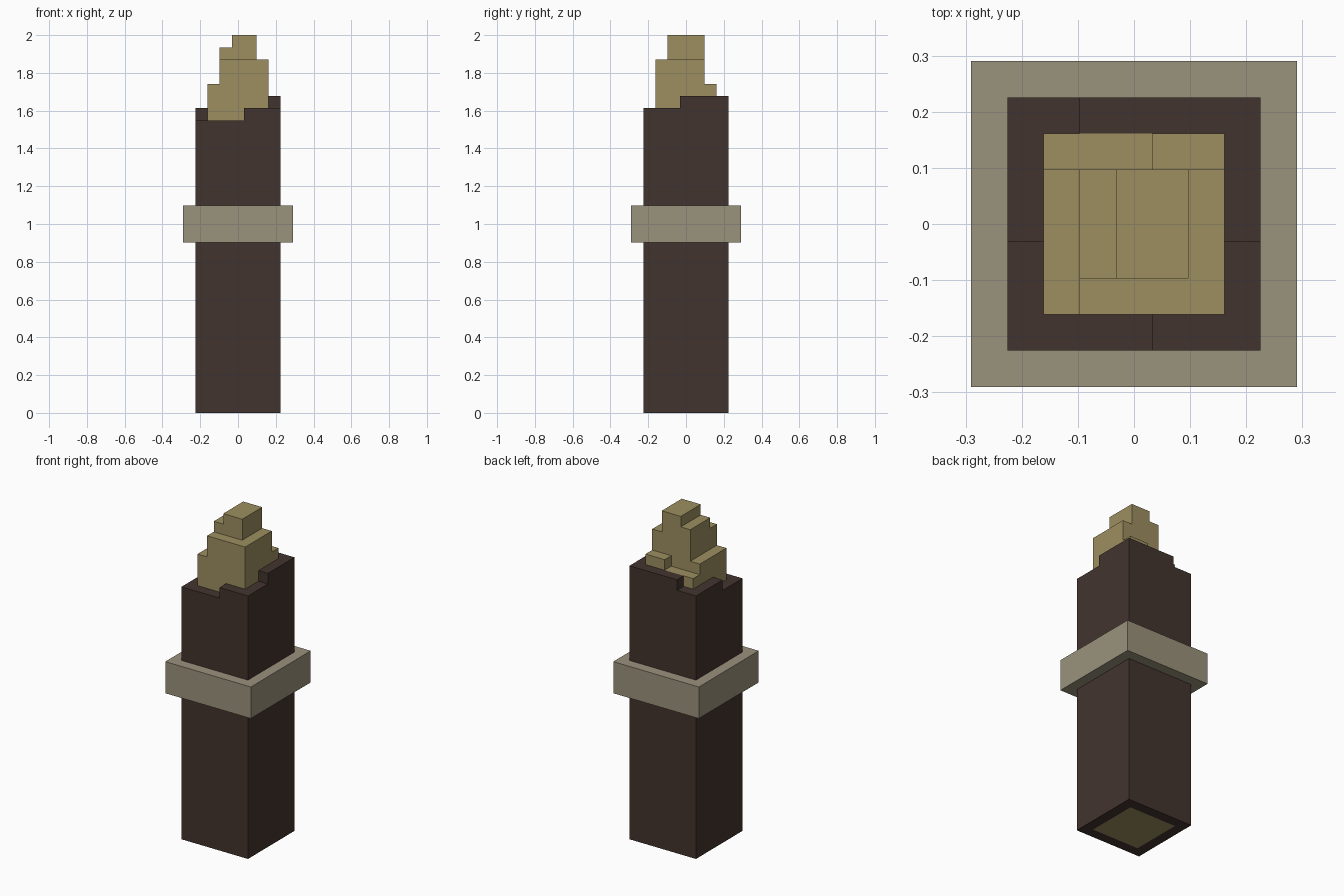
import bpy
import bmesh

cube = bpy.data.objects.get("Cube")
if cube:
    bpy.data.objects.remove(cube, do_unlink=True)

U = 2 / 31  # edge of one block; the torch is 31 blocks tall


def material(name, rgb):
    m = bpy.data.materials.new(name)
    m.use_nodes = True
    m.diffuse_color = (*rgb, 1)
    bsdf = next(n for n in m.node_tree.nodes if n.type == "BSDF_PRINCIPLED")
    bsdf.inputs["Base Color"].default_value = (*rgb, 1)
    bsdf.inputs["Roughness"].default_value = 0.9
    return m


def block_columns(name, rows, base, mat):
    """Closed solid from a square map of column tops (in blocks), back row first.
    A zero leaves the cell empty."""
    n = len(rows)
    top = {(x, n - 1 - r): h for r, row in enumerate(rows)
           for x, h in enumerate(row) if h}
    bm = bmesh.new()

    def quad(points):
        bm.faces.new([bm.verts.new(((x - n / 2) * U, (y - n / 2) * U, z * U))
                      for x, y, z in points])

    for (x, y), h in top.items():
        corners = [(x, y), (x + 1, y), (x + 1, y + 1), (x, y + 1)]
        quad([(*c, h) for c in corners])
        quad([(*c, base) for c in reversed(corners)])
        # Side walls wherever the neighbouring column is lower
        for k, (dx, dy) in enumerate([(0, -1), (1, 0), (0, 1), (-1, 0)]):
            a, b = corners[k], corners[(k + 1) % 4]
            for z in range(top.get((x + dx, y + dy), base), h):
                quad([(*a, z), (*b, z), (*b, z + 1), (*a, z + 1)])

    # Weld the blocks and merge coplanar squares into large flat faces
    bmesh.ops.remove_doubles(bm, verts=bm.verts, dist=U * 0.01)
    bmesh.ops.dissolve_limit(bm, angle_limit=0.02, verts=bm.verts, edges=bm.edges)
    bmesh.ops.recalc_face_normals(bm, faces=bm.faces)
    mesh = bpy.data.meshes.new(name)
    bm.to_mesh(mesh)
    bm.free()
    mesh.materials.append(mat)
    obj = bpy.data.objects.new(name, mesh)
    bpy.context.collection.objects.link(obj)
    return obj


bark = material("dark bark", (0.0545, 0.0343, 0.0273))
wood = material("pale wood", (0.337, 0.275, 0.119))
stone = material("grey band", (0.323, 0.287, 0.202))

# Hollow bark sleeve with a broken upper rim
block_columns("bark_sleeve", [
    [25, 25, 26, 26, 26, 26, 26],
    [25, 0, 0, 0, 0, 0, 26],
    [25, 0, 0, 0, 0, 0, 26],
    [25, 0, 0, 0, 0, 0, 26],
    [24, 0, 0, 0, 0, 0, 25],
    [24, 0, 0, 0, 0, 0, 25],
    [24, 24, 24, 24, 25, 25, 25],
], 0, bark)

# Wooden core running the full length, stepped to a splintered tip
block_columns("wood_core", [
    [26, 26, 26, 27, 27],
    [27, 30, 31, 31, 29],
    [27, 30, 31, 31, 29],
    [27, 30, 31, 31, 29],
    [27, 29, 29, 29, 29],
], 0, wood)

# Square band around the middle, one block proud of the bark
full, sides = [17] * 9, [17] + [0] * 7 + [17]
block_columns("middle_band", [full] + [sides] * 7 + [full], 14, stone)
